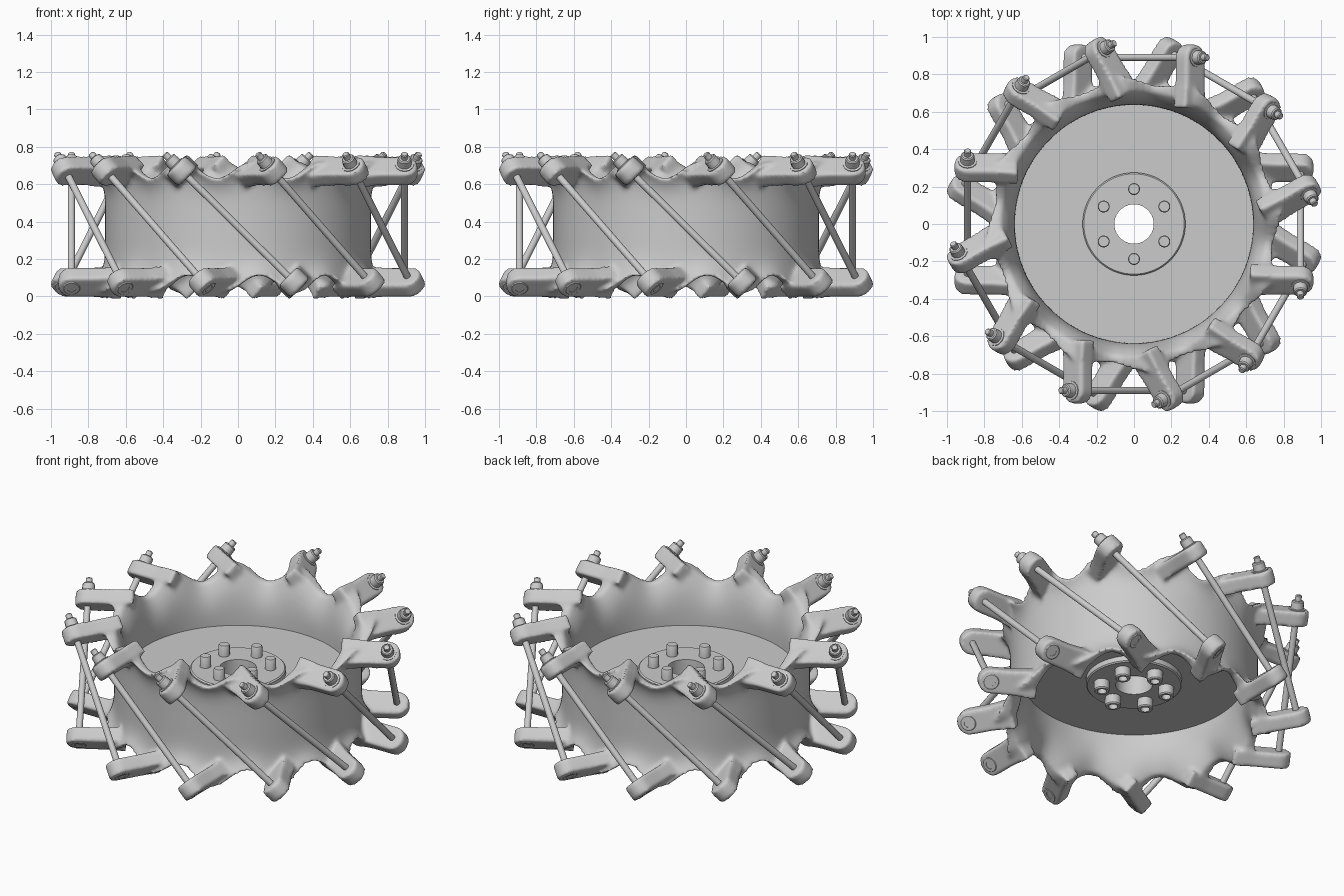
import bpy, bmesh
from math import pi, sin, cos, radians, asin
from mathutils import Matrix, Vector

if "Cube" in bpy.data.objects:
    bpy.data.objects.remove(bpy.data.objects["Cube"])

N = 12
ZT, ZB, OFF, TIP = 0.67, 0.075, 0.30, 0.89   # arm heights, sideways offset, rod distance


def finish(name, bm, angle=35):
    bmesh.ops.remove_doubles(bm, verts=bm.verts, dist=1e-5)
    bmesh.ops.recalc_face_normals(bm, faces=bm.faces)
    me = bpy.data.meshes.new(name)
    bm.to_mesh(me)
    bm.free()
    ob = bpy.data.objects.new(name, me)
    bpy.context.collection.objects.link(ob)
    bpy.ops.object.select_all(action='DESELECT')
    ob.select_set(True)
    bpy.context.view_layer.objects.active = ob
    bpy.ops.object.shade_smooth_by_angle(angle=radians(angle))
    return ob


def lathe(bm, prof, seg, mat, closed=False):
    rings = [[bm.verts.new(mat @ Vector((r * cos(2 * pi * i / seg), r * sin(2 * pi * i / seg), z)))
              for i in range(seg)] for r, z in prof]
    pairs = list(zip(rings, rings[1:]))
    if closed:
        pairs.append((rings[-1], rings[0]))
    else:
        bm.faces.new(rings[0])
        bm.faces.new(rings[-1])
    for a, b in pairs:
        for i in range(seg):
            j = (i + 1) % seg
            bm.faces.new((a[i], a[j], b[j], b[i]))


def frame(k, x, y, z):
    # local Z runs along the tilted rod, local Y points outward
    d = Vector((-2 * OFF, 0, ZT - ZB)).normalized()
    a = Vector((0, -1, 0))
    m = Matrix((a.cross(d), a, d)).transposed().to_4x4()
    return Matrix.Rotation(2 * pi * k / N, 4, 'Z') @ Matrix.Translation((x, y, z)) @ m


# Drum shell with wavy flared rims
bm = bmesh.new()
SEG, LV, MID = 192, 24, 0.372
phase = asin(OFF / 0.74)
loops = []
for i in range(SEG):
    th = 2 * pi * i / SEG
    outer, inner = [], []
    for j in range(LV + 1):
        t = -1 + 2 * j / LV
        ph = -pi / 2 - phase if t > 0 else -pi / 2 + phase
        w = cos(N * (th - ph))
        z = MID + t * (0.305 + 0.045 * w)
        ro = 0.71 + (0.07 + 0.02 * w) * abs(t) ** 5
        ri = 0.637 + 0.075 * abs(t) ** 3
        outer.append(bm.verts.new((ro * cos(th), ro * sin(th), z)))
        inner.append(bm.verts.new((ri * cos(th), ri * sin(th), z)))
    loops.append(outer + inner[::-1])
for i in range(SEG):
    a, b = loops[i], loops[(i + 1) % SEG]
    for j in range(len(a)):
        k = (j + 1) % len(a)
        bm.faces.new((a[j], b[j], b[k], a[k]))

# Arms: round-ended slabs, square to the rods
HW, HT = 0.072, 0.046
outline = [(-0.085, 0.62), (0.085, 0.62), (HW, 0.76)]
outline += [(HW * cos(pi * i / 16), TIP + HW * sin(pi * i / 16)) for i in range(17)]
outline += [(-HW, 0.76)]
for k in range(N):
    for x, z in ((-OFF, ZT), (OFF, ZB)):
        m = frame(k, x, 0, z)
        lo = [bm.verts.new(m @ Vector((u, v, -HT))) for u, v in outline]
        hi = [bm.verts.new(m @ Vector((u, v, HT))) for u, v in outline]
        bm.faces.new(lo)
        bm.faces.new(hi)
        for i in range(len(lo)):
            j = (i + 1) % len(lo)
            bm.faces.new((lo[i], lo[j], hi[j], hi[i]))
drum = finish("drum_with_arms", bm, 50)
rm = drum.modifiers.new("blend", 'REMESH')
rm.mode, rm.voxel_size, rm.use_smooth_shade = 'VOXEL', 0.0125, True
sm = drum.modifiers.new("fillet", 'SMOOTH')
sm.factor, sm.iterations = 0.5, 8

# Centre disc with raised hub
bm = bmesh.new()
lathe(bm, [(0.105, 0.30), (0.268, 0.30), (0.275, 0.307), (0.275, 0.338), (0.65, 0.338), (0.65, 0.385),
           (0.275, 0.385), (0.275, 0.41), (0.268, 0.417), (0.105, 0.417)], 96, Matrix(), True)
finish("centre_disc", bm)

# Hub bolts above, socket heads below
studs, heads = bmesh.new(), bmesh.new()
for k in range(6):
    m = Matrix.Rotation(pi * k / 3 + pi / 2, 4, 'Z') @ Matrix.Translation((0.187, 0, 0))
    lathe(studs, [(0, 0.40), (0.032, 0.40), (0.032, 0.478), (0.028, 0.484), (0, 0.484)], 20, m)
    lathe(heads, [(0, 0.31), (0.045, 0.31), (0.045, 0.247), (0.04, 0.24),
                  (0.026, 0.24), (0.026, 0.27), (0, 0.27)], 24, m)
finish("hub_bolts", studs)
finish("hub_bolt_heads", heads)

# Slanted tie rods with nuts on top and socket heads at the bottom
rods, nuts, caps = bmesh.new(), bmesh.new(), bmesh.new()
L = Vector((2 * OFF, ZT - ZB)).length
T = L + HT - 0.006
for k in range(N):
    m = frame(k, OFF, -TIP, ZB)
    lathe(rods, [(0, 0), (0.019, 0), (0.019, T + 0.086), (0.015, T + 0.091), (0, T + 0.091)], 16, m)
    lathe(nuts, [(0, T - 0.01), (0.05, T - 0.01), (0.05, T + 0.01), (0.038, T + 0.012),
                 (0.036, T + 0.052), (0.03, T + 0.058), (0, T + 0.058)], 12, m)
    lathe(caps, [(0, -0.02), (0.046, -0.02), (0.046, -0.046), (0.042, -0.049),
                 (0.024, -0.049), (0.024, -0.03), (0, -0.03)], 24, m)
finish("tie_rods", rods)
finish("rod_nuts", nuts)
finish("rod_bolt_heads", caps)
